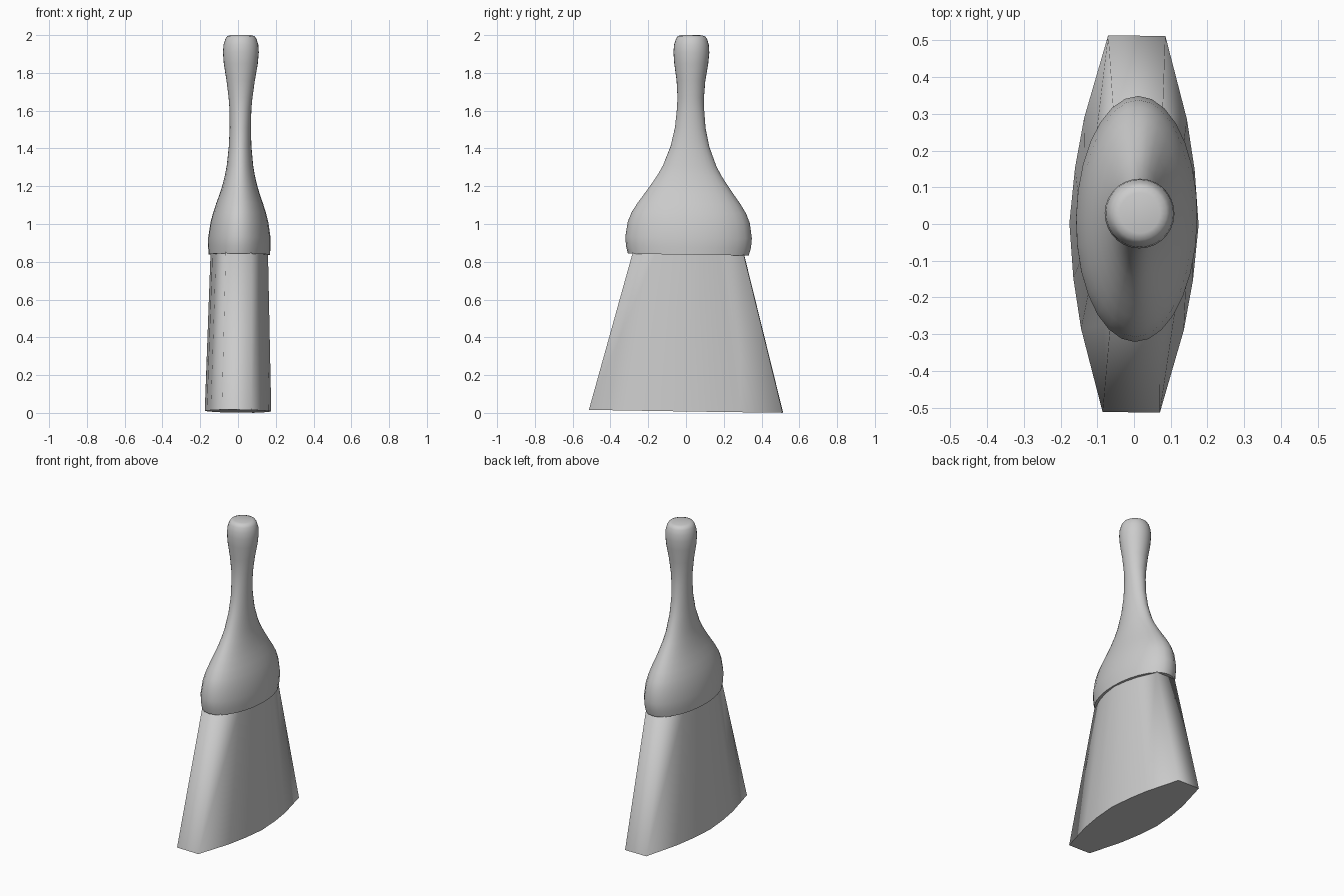
import bpy, bmesh, math
from mathutils import Matrix

cube = bpy.data.objects.get("Cube")
if cube:
    bpy.data.objects.remove(cube, do_unlink=True)

grey = bpy.data.materials.new("light grey")
grey.use_nodes = True
COLOUR = (0.6, 0.6, 0.6, 1)
grey.diffuse_color = COLOUR
grey.node_tree.nodes["Principled BSDF"].inputs["Base Color"].default_value = COLOUR

# The whole brush leans very slightly off upright
LEAN = (Matrix.Translation((0, 0, 0.009)) @ Matrix.Rotation(0.008, 4, 'Y')
        @ Matrix.Rotation(-0.015, 4, 'X') @ Matrix.Rotation(-0.015, 4, 'Z'))


def loft(name, rings, smooth_angle):
    """Skin a stack of closed rings and cap both ends."""
    bm = bmesh.new()
    loops = [[bm.verts.new(p) for p in ring] for ring in rings]
    for low, high in zip(loops, loops[1:]):
        n = len(low)
        for i in range(n):
            j = (i + 1) % n
            bm.faces.new((low[i], low[j], high[j], high[i]))
    bm.faces.new(loops[0][::-1])
    bm.faces.new(loops[-1])
    bmesh.ops.recalc_face_normals(bm, faces=bm.faces)
    mesh = bpy.data.meshes.new(name)
    bm.to_mesh(mesh)
    bm.free()
    mesh.transform(LEAN)
    mesh.materials.append(grey)
    obj = bpy.data.objects.new(name, mesh)
    bpy.context.collection.objects.link(obj)
    bpy.ops.object.select_all(action='DESELECT')
    bpy.context.view_layer.objects.active = obj
    obj.select_set(True)
    bpy.ops.object.shade_smooth_by_angle(angle=math.radians(smooth_angle))
    return obj


def ellipse(z, rx, ry, n=28):
    turns = [2 * math.pi * i / n for i in range(n)]
    return [(rx * math.cos(a), ry * math.sin(a), z) for a in turns]


# Handle: wide oval base, thin neck, rounded knob (height, half width, half depth)
profile = [
    (0.83, 0.150, 0.295), (0.83, 0.163, 0.320), (0.87, 0.165, 0.331),
    (0.92, 0.165, 0.335), (1.00, 0.153, 0.323), (1.05, 0.140, 0.303),
    (1.10, 0.124, 0.272), (1.15, 0.106, 0.236), (1.20, 0.091, 0.201),
    (1.25, 0.079, 0.168), (1.30, 0.070, 0.141), (1.40, 0.060, 0.103),
    (1.50, 0.056, 0.081), (1.60, 0.058, 0.072), (1.66, 0.063, 0.070),
    (1.75, 0.075, 0.076), (1.84, 0.090, 0.090), (1.90, 0.095, 0.095),
    (1.94, 0.092, 0.092), (1.97, 0.083, 0.083), (1.985, 0.073, 0.073),
    (1.991, 0.055, 0.055),
]
loft("handle", [ellipse(*p) for p in profile], 60)

# Bristles: flared block with bowed sides and flat narrow ends
quarter = [(0.176, 0), (0.163, 0.15), (0.140, 0.287), (0.078, 0.513)]
right = [(x, -y) for x, y in quarter[:0:-1]] + quarter
outline = right + [(-x, -y) for x, y in right]


def bristle_ring(z, sx, sy):
    return [(x * sx, y * sy, z) for x, y in outline]


loft("bristles", [bristle_ring(0, 1, 1), bristle_ring(0.86, 0.86, 0.56)], 80)
